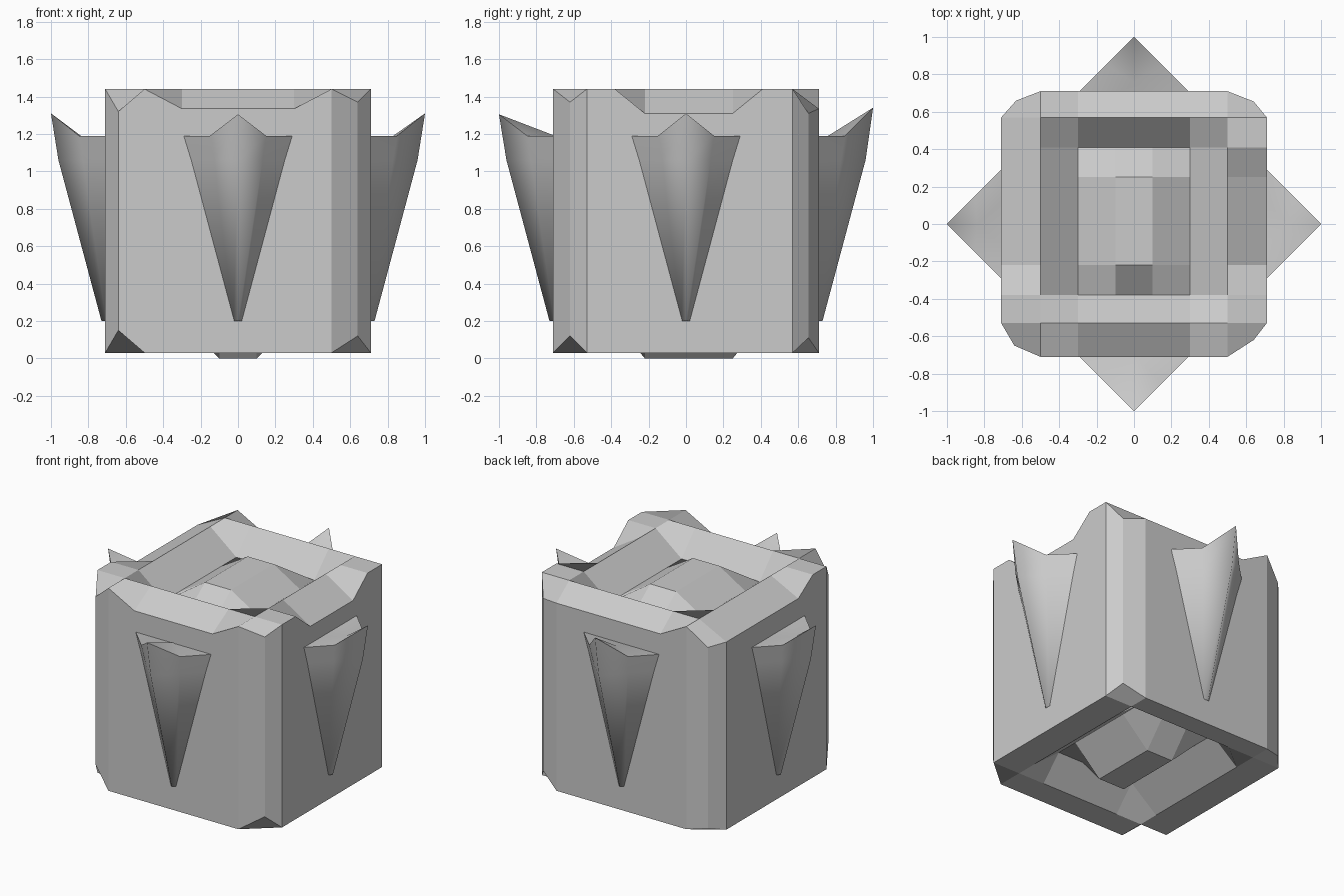
import bpy, bmesh
from math import pi
from mathutils import Matrix, Vector

if "Cube" in bpy.data.objects:
    bpy.data.objects.remove(bpy.data.objects["Cube"])

XS = [-0.71, -0.5, -0.3, -0.1, 0.1, 0.3, 0.5, 0.71]
YS = [-0.71, -0.53, -0.38, -0.22, 0.25, 0.41, 0.57, 0.71]
N = 8


def finish(bm, name):
    bmesh.ops.recalc_face_normals(bm, faces=bm.faces)
    me = bpy.data.meshes.new(name)
    bm.to_mesh(me)
    bm.free()
    ob = bpy.data.objects.new(name, me)
    bpy.context.collection.objects.link(ob)
    return ob


# Chipped cube: stepped top and bottom grids, joined by walls
def top_z(i, j):
    ring = min(i, j, N - 1 - i, N - 1 - j)
    if ring == 0:                                   # worn outer rim
        dip = ((j == 0 and 2 <= i <= 5) or (j == 7 and 2 <= i <= 6)
               or (i == 0 and 3 <= j <= 6))
        if dip:
            return 1.335
        return 1.31 if i == 7 and j in (3, 4) else 1.44
    return (1.44, 1.28, 1.40)[ring - 1]             # ridge, trough, centre


def bottom_z(i, j):
    ring = min(i, j, N - 1 - i, N - 1 - j)
    return (0.03, 0.03, 0.19, 0.0)[ring]


def grid(bm, height, corners):
    g = {}
    for i in range(N):
        for j in range(N):
            co = corners.get((i, j)) or (XS[i], YS[j], height(i, j))
            g[i, j] = bm.verts.new(co)
    for i in range(N - 1):
        for j in range(N - 1):
            bm.faces.new([g[i, j], g[i + 1, j], g[i + 1, j + 1], g[i, j + 1]])
    return g


bm = bmesh.new()
top = grid(bm, top_z, {(0, 0): (-0.64, -0.65, 1.32), (7, 0): (0.64, -0.62, 1.37),
                       (7, 7): (0.64, 0.655, 1.31), (0, 7): (-0.63, 0.66, 1.31)})
low = grid(bm, bottom_z, {(0, 0): (-0.64, -0.65, 0.15), (7, 0): (0.64, -0.62, 0.12),
                          (7, 7): (0.64, 0.655, 0.11), (0, 7): (-0.63, 0.66, 0.05)})
M = N - 1
rim = ([(i, 0) for i in range(M)] + [(M, j) for j in range(M)]
       + [(i, M) for i in range(M, 0, -1)] + [(0, j) for j in range(M, 0, -1)])
for a, b in zip(rim, rim[1:] + rim[:1]):
    bm.faces.new([low[a], low[b], top[b], top[a]])
finish(bm, "chipped_block")

# Diamond core whose four corners poke out through the walls as horns
# order: front, right, back, left -> (tip height, inner end of the horn top)
HORNS = [(1.305, 0.70), (1.31, 0.83), (1.34, 0.76), (1.31, 0.84)]
bm = bmesh.new()


def ring(r, z, tips=None):
    verts = []
    for k in range(4):
        rot = Matrix.Rotation(k * pi / 2, 3, 'Z')
        w = 0.15 * (r - 0.68) / 0.32
        tz = tips[k][0] if tips else z
        for x, y, h in ((-w, w - r, z), (0, -r, tz), (w, w - r, z)):
            verts.append(bm.verts.new(rot @ Vector((x, y, h))))
    return verts


rings = [ring(0.73, 0.2), ring(0.96, 1.06), ring(1.0, 1.19, HORNS)]
for lo, hi in zip(rings, rings[1:]):
    for a in range(12):
        b = (a + 1) % 12
        bm.faces.new([lo[a], lo[b], hi[b], hi[a]])
bm.faces.new(rings[0][::-1])

# Horn tops and the flat top between them
flat, rim_verts = [], rings[2]
for k, (_, inner) in enumerate(HORNS):
    before, tip, after = rim_verts[3 * k:3 * k + 3]
    mid = bm.verts.new(Matrix.Rotation(k * pi / 2, 3, 'Z') @ Vector((0, -inner, 1.19)))
    bm.faces.new([before, tip, mid])
    bm.faces.new([tip, after, mid])
    flat += [before, mid, after]
bm.faces.new(flat)
for f in bm.faces:
    f.smooth = True
for a in range(12):
    e = bm.edges.get([rim_verts[a], rim_verts[(a + 1) % 12]])
    e.smooth = False
finish(bm, "corner_horns")
